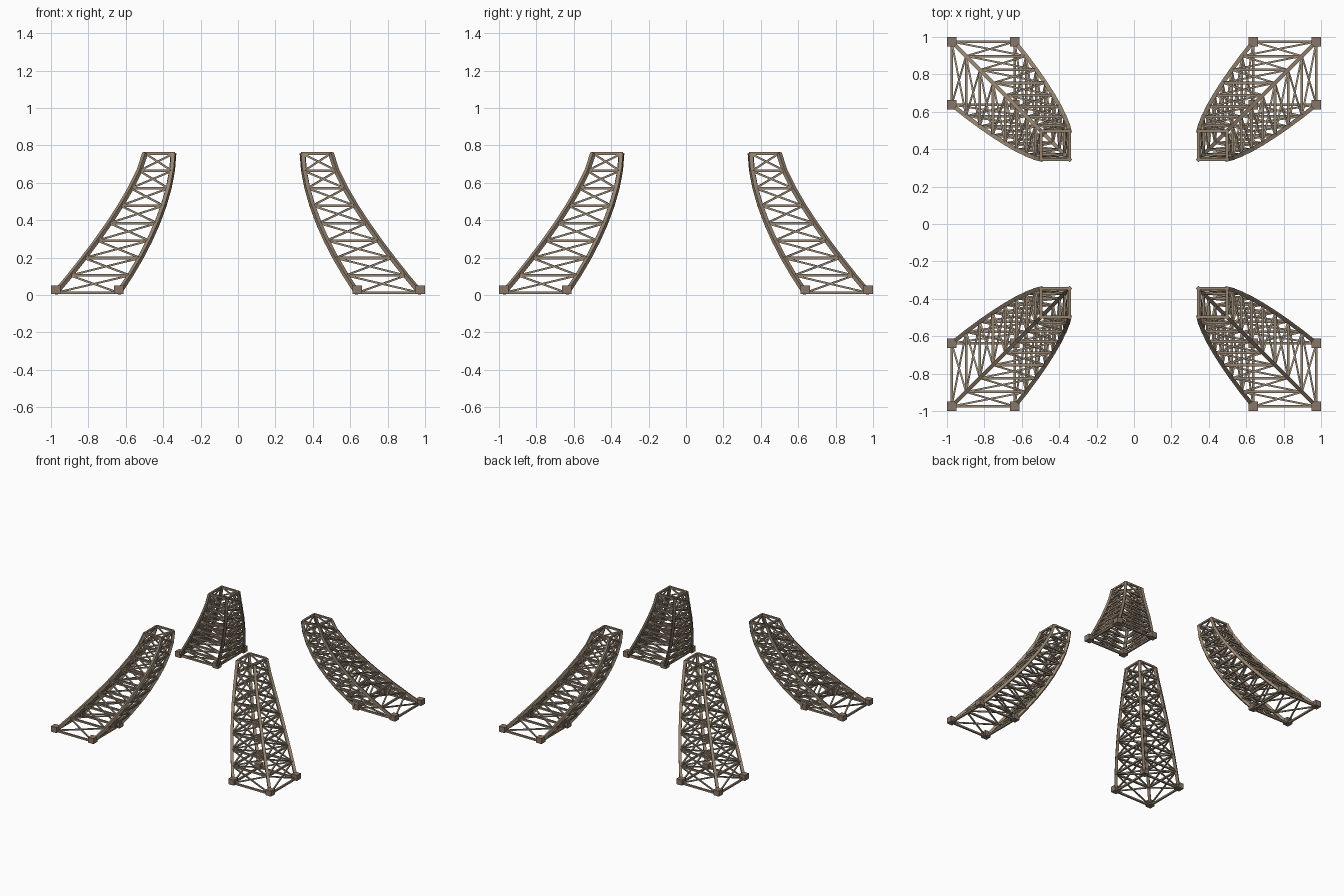
import bpy, bmesh
from mathutils import Vector, Matrix

if "Cube" in bpy.data.objects:
    bpy.data.objects.remove(bpy.data.objects["Cube"])

PANELS = 8
Z0, Z1 = 0.012, 0.757


def material(name, rgb):
    m = bpy.data.materials.new(name)
    m.diffuse_color = (*rgb, 1)
    m.use_nodes = True
    m.node_tree.nodes["Principled BSDF"].inputs["Base Color"].default_value = m.diffuse_color
    return m


def beam(bm, a, b, w):
    """Square bar of width w from a to b."""
    a, b = Vector(a), Vector(b)
    d = b - a
    rot = d.to_track_quat('Z', 'Y').to_matrix().to_4x4()
    bmesh.ops.create_cube(bm, size=1, matrix=Matrix.Translation((a + b) / 2) @ rot
                          @ Matrix.Diagonal((w, w, d.length, 1)))


def ring(k):
    """Four corners of the leg at level k."""
    t = k / PANELS
    z = Z0 + (Z1 - Z0) * t
    o = 0.497 + 0.478 * (1 - t) ** 1.32
    i = 0.345 + 0.293 * (1 - t) ** 1.75
    return [Vector((o, o, z)), Vector((i, o, z)), Vector((i, i, z)), Vector((o, i, z))]


def finish(bm, name, mat, sx, sy):
    bmesh.ops.scale(bm, vec=(sx, sy, 1), verts=bm.verts)
    bmesh.ops.recalc_face_normals(bm, faces=bm.faces)
    me = bpy.data.meshes.new(name)
    bm.to_mesh(me)
    bm.free()
    me.materials.append(mat)
    bpy.context.collection.objects.link(bpy.data.objects.new(name, me))


iron = material("iron", (0.30, 0.23, 0.165))
light_iron = material("light_iron", (0.34, 0.27, 0.195))
base = material("base_iron", (0.25, 0.18, 0.14))
rings = [ring(k) for k in range(PANELS + 1)]

for side_y, sy in (("front", -1), ("back", 1)):
    for side_x, sx in (("left", -1), ("right", 1)):
        tag = f"{side_y}_{side_x}"
        chords, girts, braces, feet = (bmesh.new() for _ in range(4))
        for k, r in enumerate(rings):
            for c in range(4):
                n = (c + 1) % 4
                # level frames
                beam(girts, r[c], r[n], 0.014)
                if k < PANELS:
                    up = rings[k + 1]
                    # corner chords and crossed bracing
                    beam(chords, r[c], up[c], 0.022)
                    beam(braces, r[c], up[n], 0.010)
                    beam(braces, r[n], up[c], 0.010)
        # foot blocks
        for p in rings[0]:
            bmesh.ops.create_cube(feet, size=1, matrix=Matrix.Translation((p.x, p.y, 0.0275))
                                  @ Matrix.Diagonal((0.05, 0.05, 0.045, 1)))
        finish(chords, f"corner_chords_{tag}", iron, sx, sy)
        finish(girts, f"level_frames_{tag}", iron, sx, sy)
        finish(braces, f"cross_braces_{tag}", light_iron, sx, sy)
        finish(feet, f"foot_blocks_{tag}", base, sx, sy)
